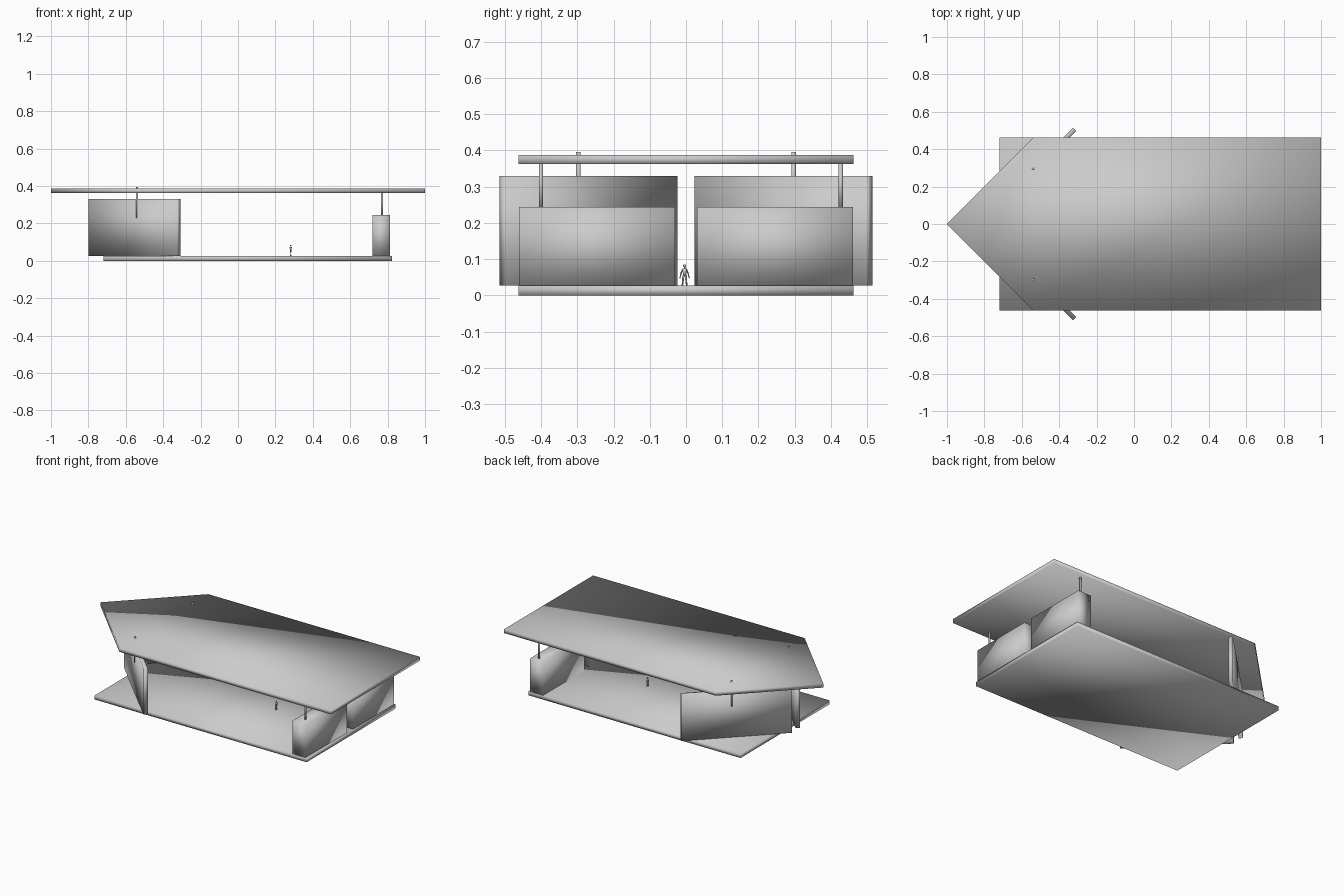
import bpy
import bmesh
from mathutils import Vector

cube = bpy.data.objects.get("Cube")
if cube:
    bpy.data.objects.remove(cube, do_unlink=True)

GREY = (0.6, 0.6, 0.6)
grey = bpy.data.materials.new("light grey")
grey.use_nodes = True
grey.diffuse_color = (*GREY, 1)
grey.node_tree.nodes["Principled BSDF"].inputs["Base Color"].default_value = (*GREY, 1)


def finish(name, bm):
    """Turn a bmesh into a softly shaded object."""
    bmesh.ops.recalc_face_normals(bm, faces=bm.faces)
    for face in bm.faces:
        face.smooth = True
    mesh = bpy.data.meshes.new(name)
    bm.to_mesh(mesh)
    bm.free()
    mesh.materials.append(grey)
    obj = bpy.data.objects.new(name, mesh)
    bpy.context.scene.collection.objects.link(obj)
    return obj


def slab(name, outline, z0, z1):
    """Extrude a plan outline from z0 up to z1."""
    bm = bmesh.new()
    base = bm.faces.new([bm.verts.new((x, y, z0)) for x, y in outline])
    top = bmesh.ops.extrude_face_region(bm, geom=[base], use_keep_orig=True)["geom"]
    verts = [v for v in top if isinstance(v, bmesh.types.BMVert)]
    bmesh.ops.translate(bm, verts=verts, vec=(0, 0, z1 - z0))
    return finish(name, bm)


def box(name, x0, x1, y0, y1, z0, z1):
    return slab(name, [(x0, y0), (x1, y0), (x1, y1), (x0, y1)], z0, z1)


def add_rod(bm, start, end, r0, r1, sides=12):
    """Add a tapered round rod between two points."""
    a, b = Vector(start), Vector(end)
    rod = bmesh.ops.create_cone(bm, cap_ends=True, segments=sides,
                                radius1=r0, radius2=r1, depth=(b - a).length)
    turn = (b - a).to_track_quat("Z", "Y").to_matrix()
    bmesh.ops.rotate(bm, verts=rod["verts"], matrix=turn)
    bmesh.ops.translate(bm, verts=rod["verts"], vec=(a + b) / 2)


def post(name, x, y, z0, z1):
    bm = bmesh.new()
    add_rod(bm, (x, y, z0), (x, y, z1), 0.006, 0.006, 16)
    finish(name, bm)


# Floor plate and pointed roof plate
FLOOR = 0.027
box("floor", -0.72, 0.823, -0.462, 0.462, 0, FLOOR)
slab("roof", [(-1, 0), (-0.54, -0.462), (1, -0.462), (1, 0.462), (-0.54, 0.462)],
     0.362, 0.388)

# Walls and posts on both sides of the central passage
for side, s in (("left", 1), ("right", -1)):
    slab("tall_wall_" + side,
         [(-0.80, 0.042 * s), (-0.782, 0.024 * s), (-0.308, 0.497 * s), (-0.326, 0.515 * s)],
         FLOOR, 0.33)
    box("low_wall_" + side, 0.718, 0.814, *sorted((0.031 * s, 0.461 * s)), FLOOR, 0.244)
    post("tall_wall_post_" + side, -0.54, 0.297 * s, 0.23, 0.396)

post("low_wall_post_left", 0.77, 0.427, 0.24, 0.364)
post("low_wall_post_right", 0.77, -0.40, 0.24, 0.364)

# Small standing figure, looking along the hall
X, Y = 0.282, -0.004
bm = bmesh.new()
add_rod(bm, (X, Y, 0.053), (X, Y, 0.074), 0.004, 0.006)
add_rod(bm, (X, Y, 0.073), (X, Y, 0.079), 0.002, 0.002)
head = bmesh.ops.create_uvsphere(bm, u_segments=12, v_segments=8, radius=0.004)
bmesh.ops.translate(bm, verts=head["verts"], vec=(X, Y, 0.082))
for s in (1, -1):
    add_rod(bm, (X, Y + 0.003 * s, 0.056), (X, Y + 0.006 * s, FLOOR), 0.003, 0.002)
    add_rod(bm, (X + 0.003, Y + 0.006 * s, 0.0285), (X - 0.004, Y + 0.006 * s, 0.0285), 0.002, 0.0015)
    add_rod(bm, (X, Y + 0.005 * s, 0.073), (X, Y + 0.010 * s, 0.060), 0.002, 0.0018)
    add_rod(bm, (X, Y + 0.010 * s, 0.060), (X, Y + 0.013 * s, 0.047), 0.0018, 0.0012)
finish("standing_figure", bm)
